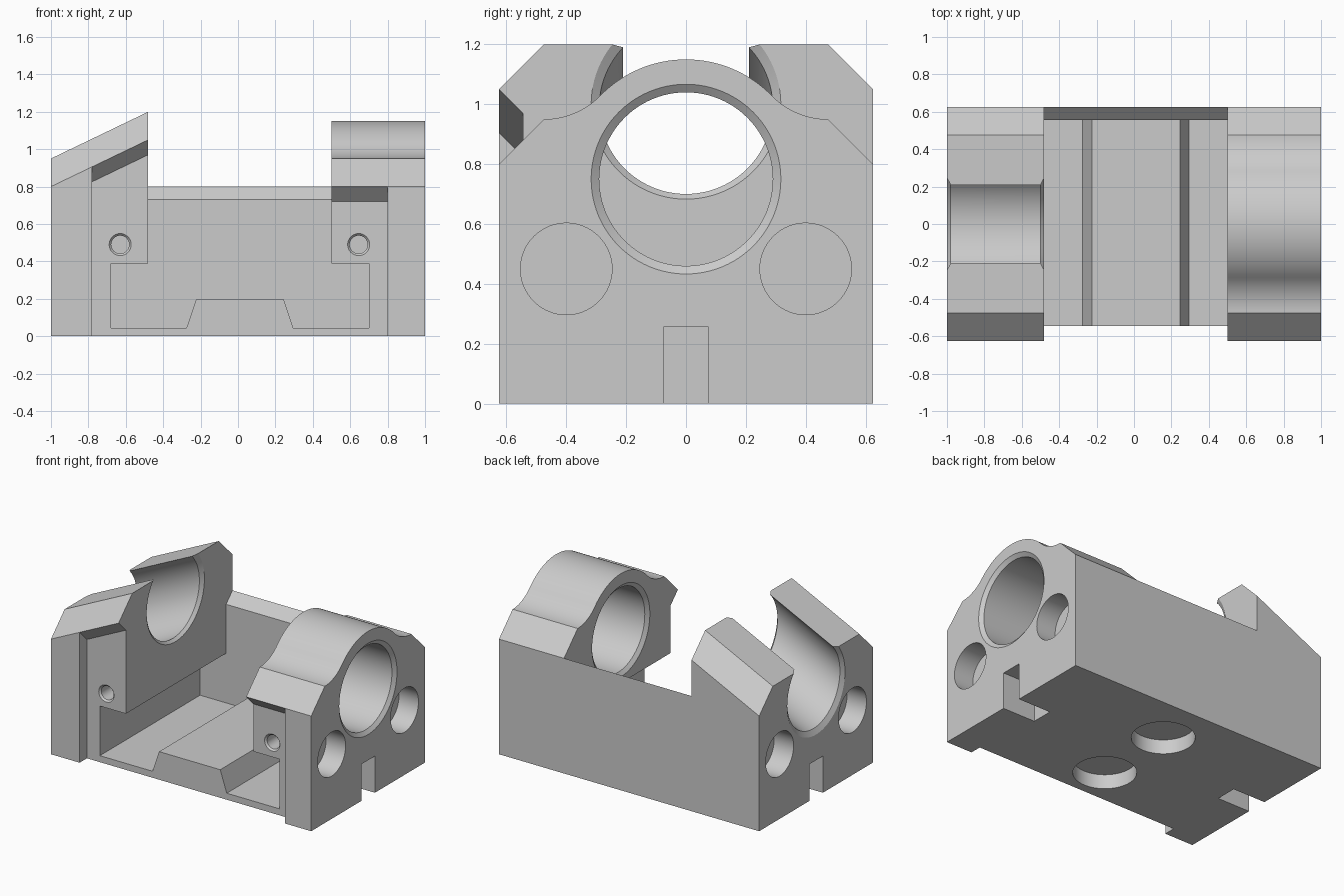
import bpy, bmesh, math

cube = bpy.data.objects.get("Cube")
if cube:
    bpy.data.objects.remove(cube, do_unlink=True)

HALF = 0.625            # half depth of the block
SLOPE = 0.25 / 0.52     # rise of the open cradle along x
BORE_Z, BORE_R = 0.75, 0.29


def place(axis, t, a, b, sloped=False):
    """Map section coordinates (a, b) at distance t along an axis."""
    if axis == "x":
        return (t, a, b + (SLOPE * (t + 1) if sloped and b > 0 else 0))
    return (a, t, b) if axis == "y" else (a, b, t)


def loft(name, axis, sections, sloped=False):
    """Closed solid through matching sections [(t, [(a, b), ...]), ...]."""
    bm = bmesh.new()
    rings = [[bm.verts.new(place(axis, t, a, b, sloped)) for a, b in pts]
             for t, pts in sections]
    n = len(rings[0])
    for low, high in zip(rings, rings[1:]):
        for i in range(n):
            j = (i + 1) % n
            bm.faces.new((low[i], low[j], high[j], high[i]))
    bm.faces.new(rings[0])
    bm.faces.new(rings[-1])
    bmesh.ops.recalc_face_normals(bm, faces=bm.faces)
    mesh = bpy.data.meshes.new(name)
    bm.to_mesh(mesh)
    bm.free()
    ob = bpy.data.objects.new(name, mesh)
    bpy.context.collection.objects.link(ob)
    return ob


def prism(name, axis, start, end, pts, sloped=False):
    return loft(name, axis, [(start, pts), (end, pts)], sloped)


def arc(cx, cz, r, start, end, steps):
    return [(cx + r * math.cos(start + (end - start) * i / steps),
             cz + r * math.sin(start + (end - start) * i / steps))
            for i in range(steps + 1)]


def turned(name, axis, a, b, stations, sides=64, sloped=False):
    """Round solid with (t, radius) stations."""
    return loft(name, axis, [(t, arc(a, b, r, 0, math.tau, sides)[:-1])
                             for t, r in stations], sloped)


def cut(cutter):
    cutter.hide_render = True
    mod = body.modifiers.new(cutter.name, "BOOLEAN")
    mod.operation, mod.solver, mod.object = "DIFFERENCE", "EXACT", cutter
    bpy.context.view_layer.objects.active = body
    bpy.ops.object.modifier_apply(modifier=mod.name)
    bpy.data.objects.remove(cutter, do_unlink=True)


# Full block with chamfered, sloping top
body = prism("clamp_body", "x", -1, 1, [
    (-HALF, 0), (HALF, 0), (HALF, 0.8), (0.475, 0.95), (-0.475, 0.95), (-HALF, 0.8)], True)

# Arched top of the closed ring end: chamfer, fillet, crown
fillet = 0.264
turn = math.atan2(0.2 + fillet, 0.475)
half_arch = arc(-0.475, 0.95 + fillet, fillet, -math.pi / 2, -turn, 12)
crown = arc(0, BORE_Z, 0.4, math.pi - turn, turn, 32)
mirrored = [(-y, z) for y, z in reversed(half_arch)]
cut(prism("ring_top", "x", 0.45, 1.1,
          [(-0.725, 3), (-0.725, 0.7)] + half_arch + crown[1:-1] + mirrored
          + [(0.725, 0.7), (0.725, 3)]))

# Open bay between the ends, with bevelled back wall
cut(prism("upper_bay", "x", -0.48, 0.5, [
    (-1, 0.3), (0.555, 0.3), (0.555, 0.73), (0.725, 0.9), (0.725, 3), (-1, 3)]))

# Undercut lower bay with a raised central ridge
cut(prism("lower_bay", "y", -1, 0.555, [
    (-0.68, 0.045), (-0.275, 0.045), (-0.225, 0.195), (0.245, 0.195),
    (0.295, 0.045), (0.7, 0.045), (0.7, 0.39), (-0.68, 0.39)]))

# Front recess with overhanging lip, following each end
lip = [(-0.725, -0.1), (-0.545, -0.1), (-0.545, 0.72), (-0.725, 0.9)]
cut(prism("front_recess_cradle", "x", -0.78, 0, lip, True))
cut(prism("front_recess_ring", "x", -0.1, 0.8, lip))

# Chamfered bores: tilted in the cradle, level in the ring
for name, x0, x1, sloped in (("cradle_bore", -1, -0.48, True), ("ring_bore", 0.5, 1, False)):
    cut(turned(name, "x", 0, BORE_Z, [
        (x0 - 0.02, BORE_R + 0.054), (x0 + 0.02, BORE_R),
        (x1 - 0.02, BORE_R), (x1 + 0.02, BORE_R + 0.054)], 96, sloped))

for side in (-1, 1):
    # Key slot and two round pockets in each end face
    cut(prism("key_slot", "x", side * 0.75, side * 1.1, [
        (-0.075, -0.1), (0.075, -0.1), (0.075, 0.255), (-0.075, 0.255)]))
    for y in (-0.4, 0.4):
        cut(turned("end_pocket", "x", y, 0.45, [(side * 0.85, 0.153), (side * 1.1, 0.153)]))
    # Round pocket underneath
    cut(turned("base_pocket", "z", 0, side * 0.284, [(-0.1, 0.2), (0.1, 0.2)]))

# Countersunk screw holes in the front
for x in (-0.63, 0.645):
    cut(turned("screw_hole", "y", x, 0.49, [
        (-0.557, 0.07), (-0.533, 0.048), (-0.41, 0.048)], 32))

# Plain grey finish
grey = bpy.data.materials.new("plain_grey")
grey.use_nodes = True
colour = (0.6, 0.6, 0.6, 1)
grey.diffuse_color = colour
for node in grey.node_tree.nodes:
    if node.type == "BSDF_PRINCIPLED":
        node.inputs["Base Color"].default_value = colour
body.data.materials.clear()
body.data.materials.append(grey)

bpy.ops.object.select_all(action="DESELECT")
body.select_set(True)
bpy.context.view_layer.objects.active = body
bpy.ops.object.shade_smooth_by_angle(angle=math.radians(20))
